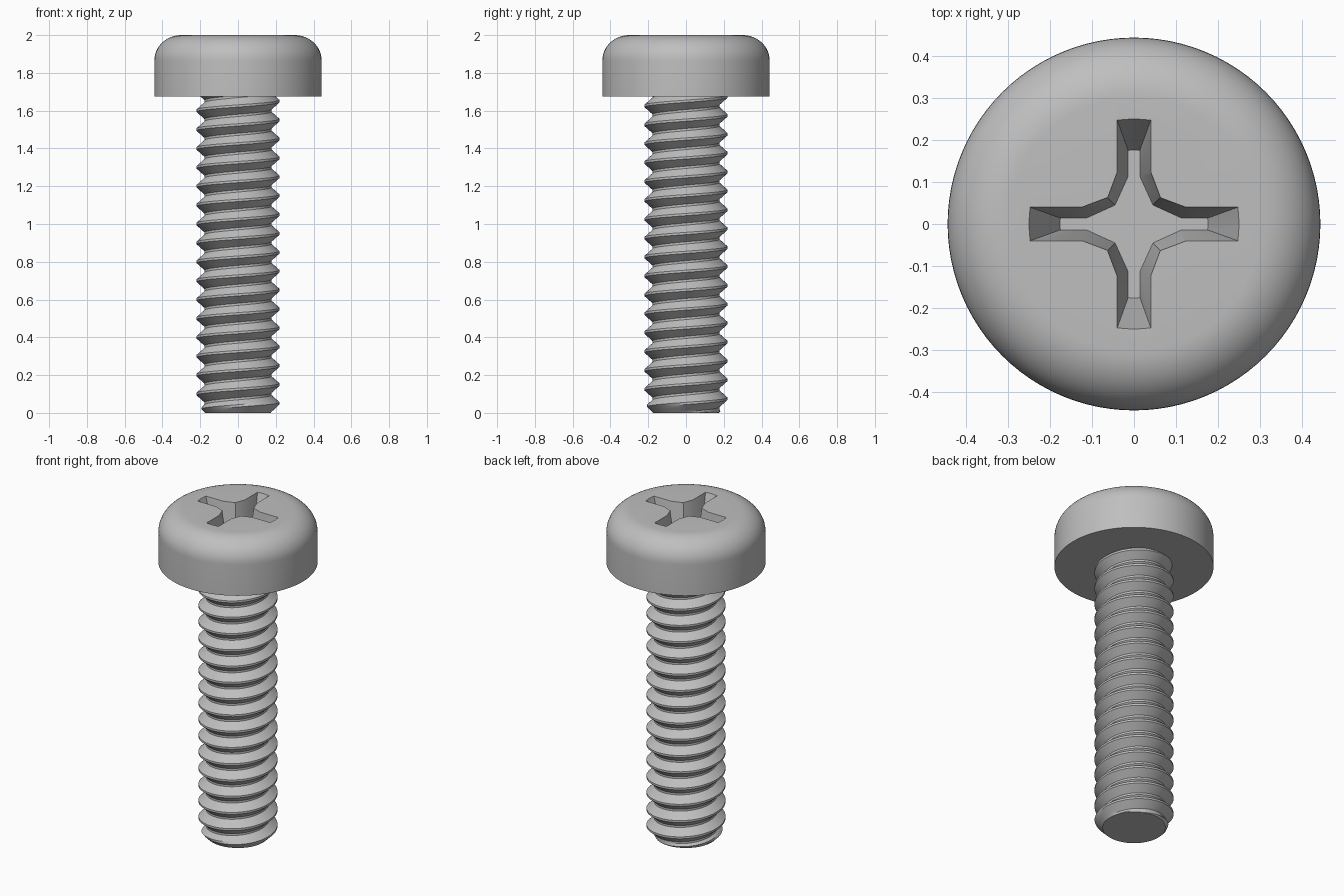
import bpy, bmesh
from math import sin, cos, pi, radians

if "Cube" in bpy.data.objects:
    bpy.data.objects.remove(bpy.data.objects["Cube"], do_unlink=True)

steel = bpy.data.materials.new("grey_steel")
steel.use_nodes = True
colour = (0.52, 0.52, 0.52, 1)
steel.diffuse_color = colour
steel.node_tree.nodes["Principled BSDF"].inputs["Base Color"].default_value = colour


def finish(bm, name):
    bmesh.ops.recalc_face_normals(bm, faces=bm.faces)
    mesh = bpy.data.meshes.new(name)
    bm.to_mesh(mesh)
    bm.free()
    mesh.materials.append(steel)
    ob = bpy.data.objects.new(name, mesh)
    bpy.context.collection.objects.link(ob)
    return ob


def activate(ob):
    bpy.ops.object.select_all(action='DESELECT')
    ob.select_set(True)
    bpy.context.view_layer.objects.active = ob


def loft(bm, rings):
    """Skin closed rings of points and cap both ends."""
    rows = [[bm.verts.new(p) for p in ring] for ring in rings]
    n = len(rows[0])
    for a, b in zip(rows, rows[1:]):
        for i in range(n):
            k = (i + 1) % n
            bm.faces.new((a[i], a[k], b[k], b[i]))
    bm.faces.new(rows[0])
    bm.faces.new(rows[-1])


# Pan head: straight wall with a rounded shoulder
HEAD_R, HEAD_Z, TOP = 0.443, 1.675, 2.0
ROUND_R, ROUND_H, SIDES = 0.143, 0.135, 96
profile = [(HEAD_R, HEAD_Z)]
for i in range(13):
    a = pi / 2 * i / 12
    profile.append((HEAD_R - ROUND_R * (1 - cos(a)), TOP - ROUND_H * (1 - sin(a))))
bm = bmesh.new()
loft(bm, [[(r * cos(2 * pi * i / SIDES), r * sin(2 * pi * i / SIDES), z)
           for i in range(SIDES)] for r, z in profile])
head = finish(bm, "head")

# Tapered cross recess: one arm outline, repeated four times
DEPTH = 0.2
arm_top = [(0.063, -0.063), (0.123, -0.04), (0.247, -0.04), (0.25, 0), (0.247, 0.04), (0.123, 0.04)]
arm_floor = [(0.045, -0.045), (0.113, -0.014), (0.175, -0.014), (0.176, 0), (0.175, 0.014), (0.113, 0.014)]


def cross(t):
    """Cross outline at fraction t from floor (0) to head top (1)."""
    ring = []
    for q in range(4):
        c, s = cos(q * pi / 2), sin(q * pi / 2)
        for (x0, y0), (x1, y1) in zip(arm_floor, arm_top):
            x, y = x0 + (x1 - x0) * t, y0 + (y1 - y0) * t
            ring.append((c * x - s * y, s * x + c * y, TOP - DEPTH + DEPTH * t))
    return ring


bm = bmesh.new()
loft(bm, [cross(0), cross(1.1)])
cutter = finish(bm, "recess_cutter")
cutter.hide_render = True
activate(head)
mod = head.modifiers.new("recess", 'BOOLEAN')
mod.operation, mod.solver, mod.object = 'DIFFERENCE', 'EXACT', cutter
bpy.ops.object.modifier_apply(modifier=mod.name)
bpy.data.objects.remove(cutter, do_unlink=True)

# Threaded shank: helical rows with flat crests and roots, chamfered tip
PITCH, CREST, ROOT, TIP, SEG, SUB = 0.1, 0.22, 0.177, 0.175, 64, 3
corners = [(0.0, ROOT), (0.44, CREST), (0.56, CREST), (0.94, ROOT), (1.0, ROOT)]
corners = [(0.06, ROOT)] + corners[1:4] + [(1.06, ROOT)]
turn = []
for (z0, r0), (z1, r1) in zip(corners, corners[1:]):
    n = SUB if r0 != r1 else 1
    turn += [(z0 + (z1 - z0) * i / n, r0 + (r1 - r0) * i / n) for i in range(n)]

bm = bmesh.new()
rows = []
for k in range(-2, 19):
    for dz, r in turn:
        row = []
        for i in range(SEG + 1):
            a = 2 * pi * i / SEG
            z = PITCH * (k + dz + i / SEG)
            rr = max(0.1, min(r, TIP + z))
            row.append(bm.verts.new((rr * cos(a), rr * sin(a), z)))
        rows.append(row)
for a, b in zip(rows, rows[1:]):
    for i in range(SEG):
        bm.faces.new((a[i], a[i + 1], b[i + 1], b[i]))
bmesh.ops.remove_doubles(bm, verts=bm.verts, dist=1e-5)
# Trim both ends flat and cap them
for z, up in ((0, -1), (HEAD_Z + 0.02, 1)):
    bmesh.ops.bisect_plane(bm, geom=bm.verts[:] + bm.edges[:] + bm.faces[:], dist=1e-6,
                           plane_co=(0, 0, z), plane_no=(0, 0, up), clear_outer=True)
bmesh.ops.holes_fill(bm, edges=[e for e in bm.edges if e.is_boundary], sides=0)
shank = finish(bm, "threaded_shank")

for ob in (head, shank):
    activate(ob)
    bpy.ops.object.shade_smooth_by_angle(angle=radians(25))
